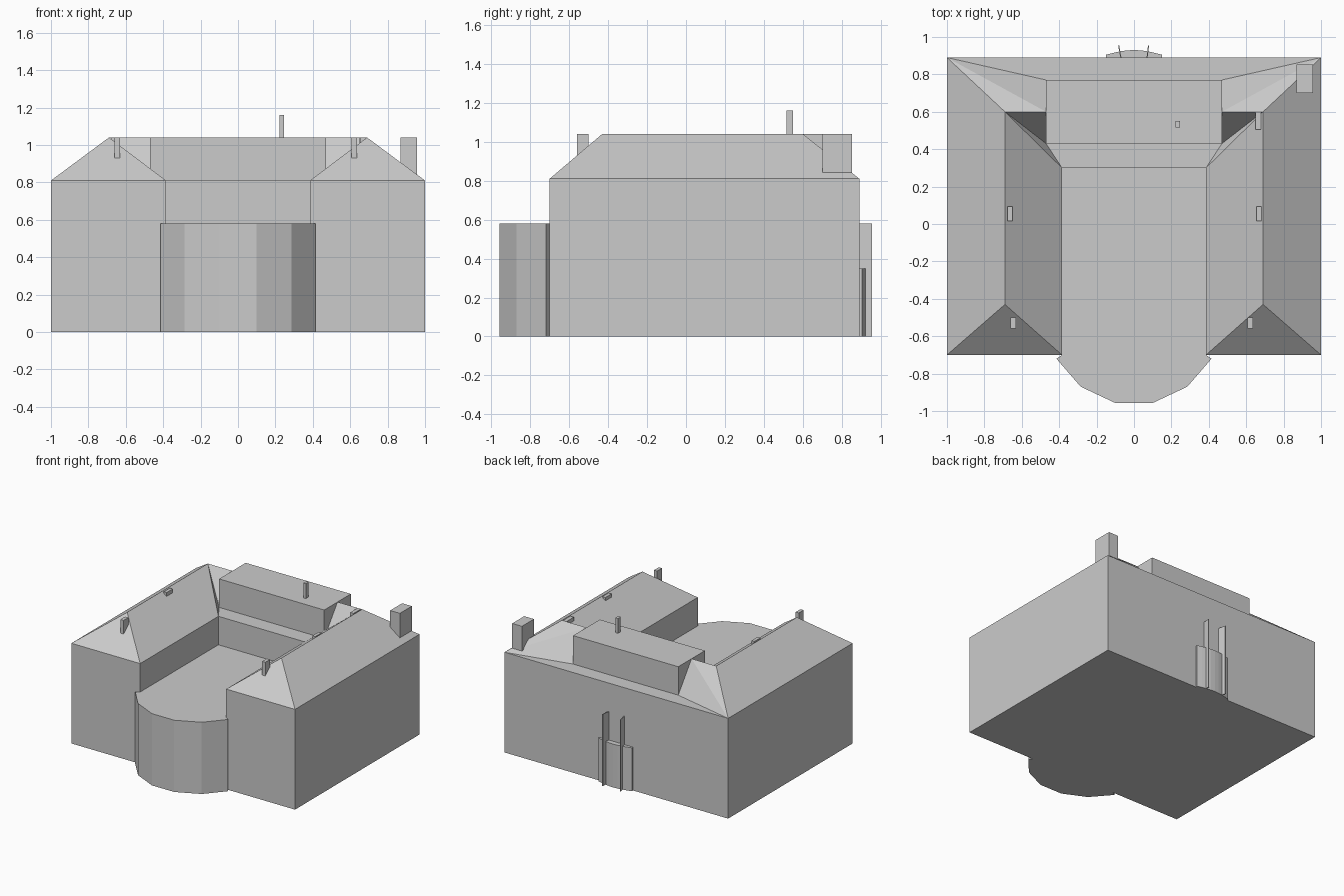
import bpy, bmesh, math

default = bpy.data.objects.get("Cube")
if default:
    bpy.data.objects.remove(default)

stone = bpy.data.materials.new("plain_grey")
stone.use_nodes = True
GREY = (0.6, 0.6, 0.6, 1)
stone.diffuse_color = GREY
stone.node_tree.nodes["Principled BSDF"].inputs["Base Color"].default_value = GREY

EAVE, RIDGE, TERRACE = 0.81, 1.04, 0.58


def finish(name, bm):
    bmesh.ops.remove_doubles(bm, verts=bm.verts, dist=0.0005)
    bmesh.ops.recalc_face_normals(bm, faces=bm.faces)
    mesh = bpy.data.meshes.new(name)
    bm.to_mesh(mesh)
    bm.free()
    mesh.materials.append(stone)
    obj = bpy.data.objects.new(name, mesh)
    bpy.context.collection.objects.link(obj)
    return obj


def prism(name, outline, z0, z1):
    bm = bmesh.new()
    base = bm.faces.new([bm.verts.new((x, y, z0)) for x, y in outline])
    top = bmesh.ops.extrude_face_region(bm, geom=[base])["geom"]
    verts = [v for v in top if isinstance(v, bmesh.types.BMVert)]
    bmesh.ops.translate(bm, verts=verts, vec=(0, 0, z1 - z0))
    return finish(name, bm)


def box(name, x0, x1, y0, y1, z0, z1):
    return prism(name, [(x0, y0), (x1, y0), (x1, y1), (x0, y1)], z0, z1)


def mirrored(half):
    return half + [(-x, y) for x, y in reversed(half)]


# U-shaped body with walls, hipped wing roofs and the flat strips
OUT, IN, MID = 1.0, 0.385, 0.69
FRONT, BACK, COURT = -0.7, 0.89, 0.3
outline = mirrored([(IN, COURT), (IN, FRONT), (OUT, FRONT), (OUT, BACK)])

front_out, front_in = (OUT, FRONT, EAVE), (IN, FRONT, EAVE)
back_out, court_in = (OUT, BACK, EAVE), (IN, COURT, EAVE)
peak_front, peak_back = (MID, -0.43, RIDGE), (MID, 0.6, RIDGE)
link_top = (0.47, 0.6, RIDGE)
link_back, link_front = (0.47, 0.77, EAVE), (0.47, 0.43, EAVE)

half_roof = [
    (front_in, front_out, peak_front),
    (front_out, back_out, peak_back, peak_front),
    (front_in, peak_front, peak_back, court_in),
    (back_out, link_top, peak_back),
    (back_out, link_back, link_top),
    (link_top, link_front, peak_back),
    (link_front, court_in, peak_back),
    (link_top, link_back, link_front),
]
bm = bmesh.new()
bm.faces.new([bm.verts.new((x, y, 0)) for x, y in outline])
for (xa, ya), (xb, yb) in zip(outline, outline[1:] + outline[:1]):
    bm.faces.new([bm.verts.new(p) for p in
                  ((xa, ya, 0), (xb, yb, 0), (xb, yb, EAVE), (xa, ya, EAVE))])
for side in (1, -1):
    for face in half_roof:
        bm.faces.new([bm.verts.new((side * x, y, z)) for x, y, z in face])
for a, b in ((back_out, link_back), (link_back, link_front), (link_front, court_in)):
    bm.faces.new([bm.verts.new(p) for p in
                  (a, b, (-b[0], b[1], b[2]), (-a[0], a[1], a[2]))])
finish("main_building", bm)

# Raised block on the rear wing
box("rear_roof_block", -0.47, 0.47, 0.43, 0.77, EAVE, RIDGE)

# Courtyard terrace with the faceted bay
bay = mirrored([(IN, COURT), (IN, FRONT), (0.415, -0.72),
                (0.285, -0.87), (0.1, -0.957)])
prism("courtyard_bay", bay, 0, TERRACE)

# Chimneys and vents
box("large_chimney", 0.87, 0.957, 0.70, 0.853, 0.84, RIDGE)
box("roof_post", 0.223, 0.246, 0.515, 0.55, RIDGE, 1.16)
for label, x in (("left", 0.622), ("right", -0.645)):
    box(label + "_front_vent", x - 0.014, x + 0.014, -0.56, -0.5, 0.92, RIDGE)
for label, x in (("left", 0.668), ("right", -0.662)):
    box(label + "_ridge_vent", x - 0.013, x + 0.013, 0.015, 0.093, 0.98, RIDGE)
box("rear_ridge_vent", 0.65, 0.68, 0.505, 0.6, 0.98, RIDGE)

# Shallow curved rear porch with two tall fins
steps = 8
arc = [(-0.15 + 0.3 * i / steps, 0.905 + 0.025 * math.sin(math.pi * i / steps))
       for i in range(steps + 1)]
prism("rear_porch", [(0.15, BACK), (-0.15, BACK)] + arc, 0, 0.35)
for label, x, lean in (("left", 0.07, 0.008), ("right", -0.07, -0.012)):
    prism(label + "_porch_fin",
          [(x - 0.003, BACK), (x + 0.003, BACK),
           (x + lean + 0.003, 0.955), (x + lean - 0.003, 0.955)], 0, TERRACE)
